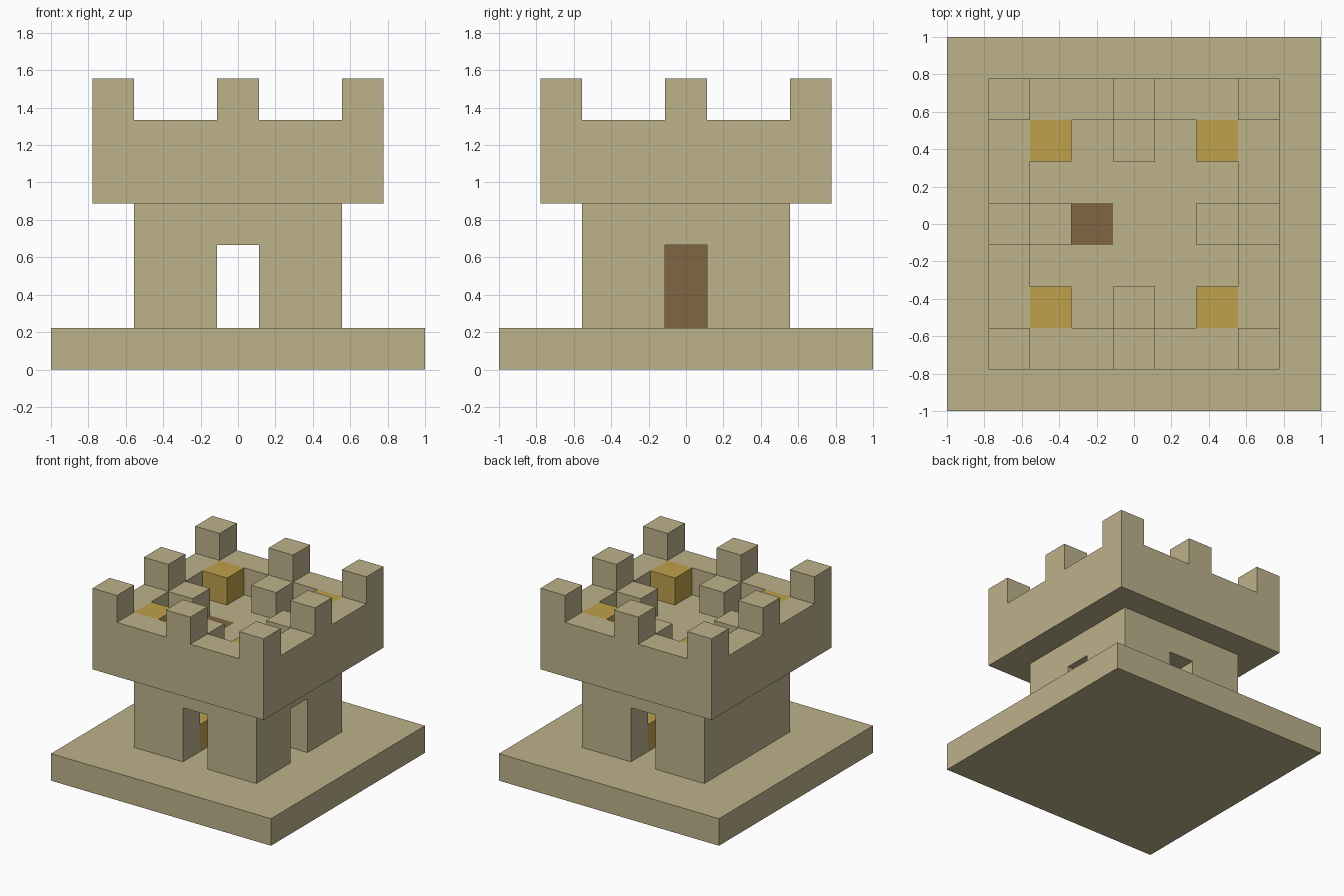
import bpy
import bmesh
from math import radians
from mathutils import Vector

cube = bpy.data.objects.get("Cube")
if cube:
    bpy.data.objects.remove(cube, do_unlink=True)

U = 2 / 9  # edge length of one block


def material(name, rgb):
    mat = bpy.data.materials.new(name)
    mat.use_nodes = True
    mat.diffuse_color = (*rgb, 1)
    mat.node_tree.nodes["Principled BSDF"].inputs["Base Color"].default_value = (*rgb, 1)
    return mat


stone = material("sandstone", (0.515, 0.445, 0.258))
gold = material("gold", (0.521, 0.356, 0.072))
wood = material("brown wood", (0.216, 0.133, 0.054))


def square(r, layers):
    """All block cells of a square of half-width r over the given layers."""
    span = range(-r, r + 1)
    return {(x, y, z) for x in span for y in span for z in layers}


def build(name, cells, mat):
    """Skin a set of block cells with outer faces, then merge flat areas."""
    bm = bmesh.new()
    for cell in cells:
        c = Vector(cell)
        for axis in range(3):
            for sign in (-1, 1):
                n = Vector((0, 0, 0))
                n[axis] = sign
                if tuple(int(v) for v in c + n) in cells:
                    continue
                a = Vector((0, 0, 0))
                a[(axis + 1) % 3] = 0.5
                b = n.cross(a)
                mid = c + n / 2 + Vector((0, 0, 0.5))
                ring = (mid - a - b, mid + a - b, mid + a + b, mid - a + b)
                bm.faces.new([bm.verts.new(p * U) for p in ring])
    bmesh.ops.remove_doubles(bm, verts=bm.verts, dist=0.001)
    bmesh.ops.dissolve_limit(bm, angle_limit=radians(1), verts=bm.verts, edges=bm.edges)
    mesh = bpy.data.meshes.new(name)
    bm.to_mesh(mesh)
    bm.free()
    mesh.materials.append(mat)
    obj = bpy.data.objects.new(name, mesh)
    bpy.context.collection.objects.link(obj)
    return obj


# Ground plinth
build("base", square(4, [0]), stone)

# Hollow keep with doorways at the front, the back and the +x side
walls = square(2, range(1, 4)) - square(1, range(1, 4))
doors = {p for z in (1, 2) for p in ((0, -2, z), (0, 2, z), (2, 0, z))}
build("keep_walls", walls - doors, stone)

# Overhanging gallery: floor with a ladder hatch, and its parapet
build("gallery_floor", square(3, [4]) - {(-1, 0, 4)}, stone)
build("parapet", square(3, [5]) - square(2, [5]), stone)

# Merlons on the corners and mid sides, with a step inside each mid side
spots = (-3, 0, 3)
build("merlons", {(x, y, 6) for x in spots for y in spots if x or y}, stone)
build("steps", {(2, 0, 5), (-2, 0, 5), (0, 2, 5), (0, -2, 5)}, stone)

# Ladder shaft up to the hatch
build("ladder", {(-1, 0, z) for z in range(1, 5)}, wood)

# Gold blocks in the corners of the roof and of the inner room
for name, r, z in (("roof_gold", 2, 5), ("room_gold", 1, 1)):
    build(name, {(x, y, z) for x in (-r, r) for y in (-r, r)}, gold)
